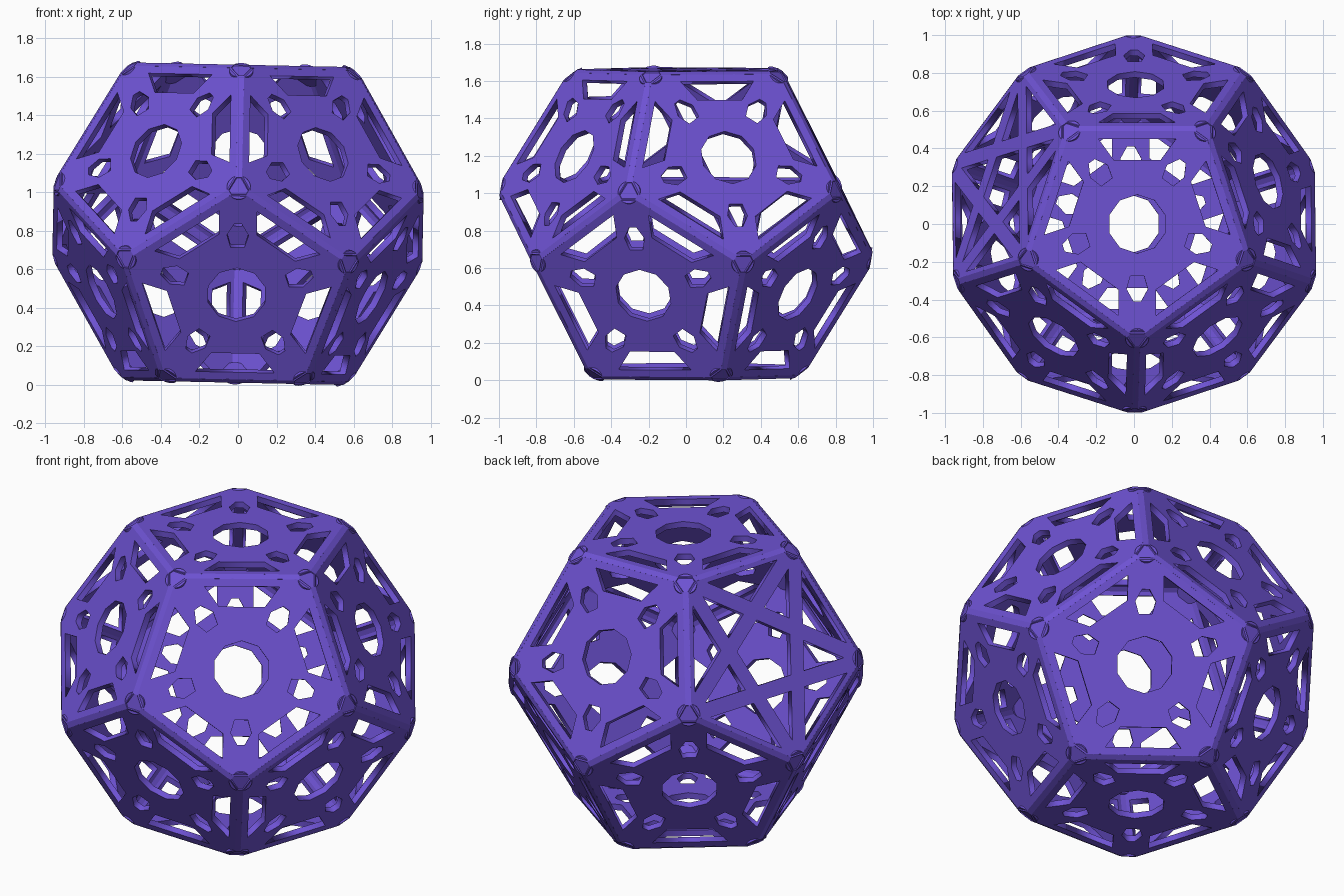
import bpy, bmesh
from math import sin, cos, tan, pi, radians, atan, sqrt
from mathutils import Vector, Matrix
from itertools import combinations

if "Cube" in bpy.data.objects:
    bpy.data.objects.remove(bpy.data.objects["Cube"])

A = 0.741                       # edge length of the dodecahedron
RIN, RMID, RCIRC = 1.1135 * A, 1.309 * A, 1.4013 * A
FR, AP = 0.8507 * A, 0.6882 * A  # face circumradius and apothem
T = 0.035                       # panel thickness
POSE = Matrix.Translation((0, 0, 0.837)) @ Matrix.Rotation(radians(1.2), 4, 'Y')

mat = bpy.data.materials.new("purple")
mat.diffuse_color = (0.155, 0.085, 0.65, 1)
mat.use_nodes = True
mat.node_tree.nodes["Principled BSDF"].inputs["Base Color"].default_value = mat.diffuse_color


def spin(points, angle):
    c, s = cos(angle), sin(angle)
    return [(x * c - y * s, x * s + y * c) for x, y in points]


def five(points, offset=0.0):
    return [spin(points, offset + k * 2 * pi / 5) for k in range(5)]


def ring(n, r, start):
    return [(r * cos(start + k * 2 * pi / n), r * sin(start + k * 2 * pi / n)) for k in range(n)]


def panel_mesh(name, holes):
    """Pentagon plate with clipped corners and cut-outs, one corner toward +y."""
    inset, clip = 0.018, 0.058
    ap = AP - inset
    half = A / 2 - clip
    outline = []
    for k in range(5):
        outline += spin([(half, ap), (-half, ap)], pi / 5 + k * 2 * pi / 5)
    cu = bpy.data.curves.new(name, 'CURVE')
    cu.dimensions, cu.fill_mode, cu.extrude = '2D', 'BOTH', T / 2
    for loop in [outline] + holes:
        sp = cu.splines.new('POLY')
        sp.points.add(len(loop) - 1)
        for p, (x, y) in zip(sp.points, loop):
            p.co = (x, y, 0, 1)
        sp.use_cyclic_u = True
    tmp = bpy.data.objects.new(name, cu)
    bpy.context.collection.objects.link(tmp)
    bpy.context.view_layer.update()
    me = bpy.data.meshes.new_from_object(tmp.evaluated_get(bpy.context.evaluated_depsgraph_get()))
    bpy.data.objects.remove(tmp)
    me.transform(Matrix.Translation((0, 0, -T / 2)))
    me.materials.clear()
    me.materials.append(mat)
    return me


def solid_mesh(name, maker):
    bm = bmesh.new()
    maker(bm)
    me = bpy.data.meshes.new(name)
    bm.to_mesh(me)
    bm.free()
    me.materials.append(mat)
    return me


def place(name, me, xa, ya, za, pos):
    ob = bpy.data.objects.new(name, me)
    bpy.context.collection.objects.link(ob)
    m = Matrix((xa, ya, za)).transposed().to_4x4()
    m.translation = pos
    ob.matrix_world = POSE @ m


# Rosette panel: decagon centre, kites toward corners, trapezoids along edges
kite = [(0.02, 0.41), (0.056, 0.345), (0.036, 0.275), (-0.036, 0.275), (-0.056, 0.345), (-0.02, 0.41)]
trap = [(0.205, 0.45), (0.125, 0.34), (-0.125, 0.34), (-0.205, 0.45)]
rosette = panel_mesh("rosette_panel",
                     [ring(10, 0.155, pi / 10)] + five(kite) + five(trap, pi / 5))

# Star panel: five crossing strips leave tip triangles, edge triangles and a pentagon
hw = 0.042
chord = FR * cos(radians(72))
tip, base = FR - hw / sin(radians(18)), chord + hw
tb = (tip - base) * tan(radians(18))
low, high = FR * 0.382 + hw / cos(radians(36)), AP - 0.045
eb = (high - low) * tan(radians(54))
star = panel_mesh("star_panel",
                  [ring(5, (chord - hw) / cos(pi / 5), -pi / 2)]
                  + five([(0, tip), (tb, base), (-tb, base)])
                  + five([(eb, high), (0, low), (-eb, high)], pi / 5))

# Edge bar and corner disc
bar = solid_mesh("edge_bar", lambda bm: bmesh.ops.create_cube(
    bm, size=1, matrix=Matrix.Diagonal((A - 0.12, 0.032, 0.04, 1))))
disc = solid_mesh("corner_disc", lambda bm: bmesh.ops.create_cone(
    bm, cap_ends=True, segments=28, radius1=0.062, radius2=0.062, depth=0.05))

# Face directions of a dodecahedron lying on a face
el = atan(0.5)
normals = [Vector((0, 0, 1)), Vector((0, 0, -1))]
for k in range(5):
    for az, s in ((18 + 72 * k, 1), (-90 + 72 * k, -1)):
        a = radians(az)
        normals.append(Vector((cos(el) * cos(a), cos(el) * sin(a), s * sin(el))))
adjacent = lambda p, q: abs(p.dot(q) - 1 / sqrt(5)) < 0.01
corners = [(p + q + r).normalized() for p, q, r in combinations(normals, 3)
           if adjacent(p, q) and adjacent(q, r) and adjacent(p, r)]

star_dir = Vector((cos(el) * cos(radians(162)), cos(el) * sin(radians(162)), sin(el)))
for n in normals:
    v = max(corners, key=lambda c: c.dot(n))
    y = (v - n * v.dot(n)).normalized()
    is_star = n.dot(star_dir) > 0.99
    place("star_panel" if is_star else "rosette_panel", star if is_star else rosette,
          y.cross(n), y, n, n * RIN)

for p, q in combinations(normals, 2):
    if adjacent(p, q):
        z = (p + q).normalized()
        x = p.cross(q).normalized()
        place("edge_bar", bar, x, z.cross(x), z, z * (RMID - 0.0095 - 0.02))

for c in corners:
    x = c.orthogonal().normalized()
    place("corner_disc", disc, x, c.cross(x), c, c * (1.003 - 0.025))
